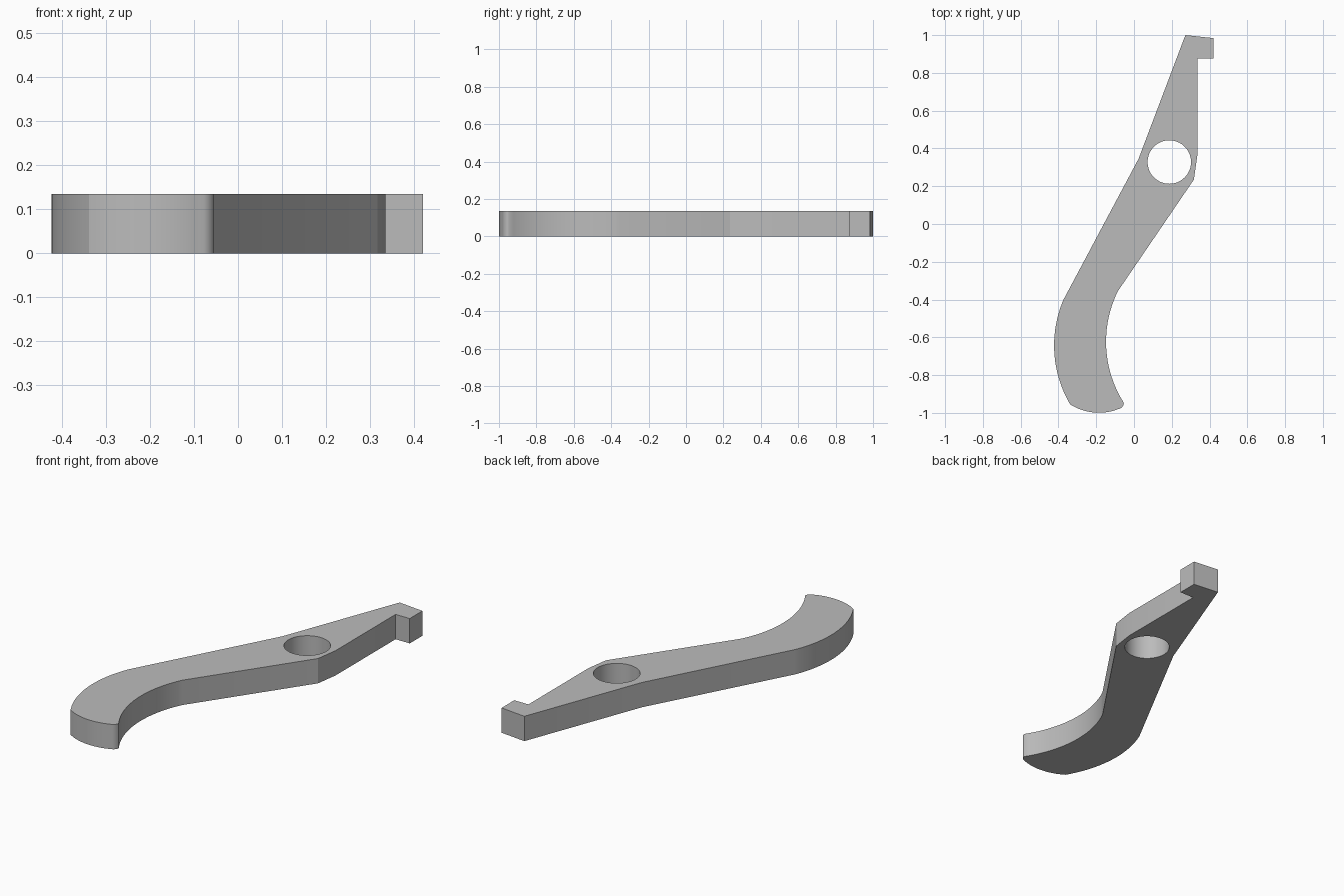
import bpy
import bmesh
import math
from mathutils import Vector

THICKNESS = 0.135

if "Cube" in bpy.data.objects:
    bpy.data.objects.remove(bpy.data.objects["Cube"], do_unlink=True)

grey = bpy.data.materials.new("plain grey")
grey.use_nodes = True
colour = (0.5, 0.5, 0.5, 1)
grey.diffuse_color = colour
grey.node_tree.nodes["Principled BSDF"].inputs["Base Color"].default_value = colour


def arc(start, middle, end, steps):
    """Points on the circular arc through three points."""
    a, b, c = (Vector(p) for p in (start, middle, end))
    u, v = b - a, c - a
    d = 2 * (u.x * v.y - u.y * v.x)
    uu, vv = u.length_squared, v.length_squared
    centre = a + Vector((v.y * uu - u.y * vv, u.x * vv - v.x * uu)) / d
    first, last = a - centre, c - centre
    sweep = math.atan2(first.x * last.y - first.y * last.x, first.dot(last))
    r, t0 = first.length, math.atan2(first.y, first.x)
    angles = [t0 + sweep * i / steps for i in range(steps + 1)]
    return [(centre.x + r * math.cos(t), centre.y + r * math.sin(t)) for t in angles]


# Outline: hooked tip, straight shank, then the curved tail
outline = [(0.272, 1.0), (0.42, 0.984), (0.42, 0.875), (0.335, 0.875),
           (0.335, 0.36), (0.317, 0.235)]
outline += arc((-0.085, -0.355), (-0.148, -0.62), (-0.055, -0.945), 24)
outline += arc((-0.054, -0.953), (-0.062, -0.968), (-0.085, -0.98), 5)
outline += arc((-0.1, -0.986), (-0.177, -0.999), (-0.338, -0.955), 14)[:-1]
outline += arc((-0.338, -0.955), (-0.423, -0.65), (-0.373, -0.4), 24)
outline += [(0.024, 0.345)]

# Pivot hole
hole = [(0.187 + 0.115 * math.cos(i * math.tau / 64),
         0.328 + 0.115 * math.sin(i * math.tau / 64)) for i in range(64)]

# Fill between the outline and the hole, then raise to full thickness
bm = bmesh.new()
for loop in (outline, hole):
    verts = [bm.verts.new((x, y, 0)) for x, y in loop]
    for i, vert in enumerate(verts):
        bm.edges.new((vert, verts[i - 1]))
bmesh.ops.triangle_fill(bm, use_beauty=True, use_dissolve=False, edges=bm.edges[:])
raised = bmesh.ops.extrude_face_region(bm, geom=bm.faces[:], use_keep_orig=True)
bmesh.ops.translate(bm, vec=(0, 0, THICKNESS),
                    verts=[g for g in raised["geom"] if isinstance(g, bmesh.types.BMVert)])
bmesh.ops.recalc_face_normals(bm, faces=bm.faces[:])

mesh = bpy.data.meshes.new("lever_arm")
bm.to_mesh(mesh)
bm.free()
mesh.materials.append(grey)
lever = bpy.data.objects.new("lever_arm", mesh)
bpy.context.collection.objects.link(lever)

# Smooth curved walls, crisp rims and corners
bpy.ops.object.select_all(action="DESELECT")
lever.select_set(True)
bpy.context.view_layer.objects.active = lever
bpy.ops.object.shade_smooth_by_angle(angle=math.radians(25))
